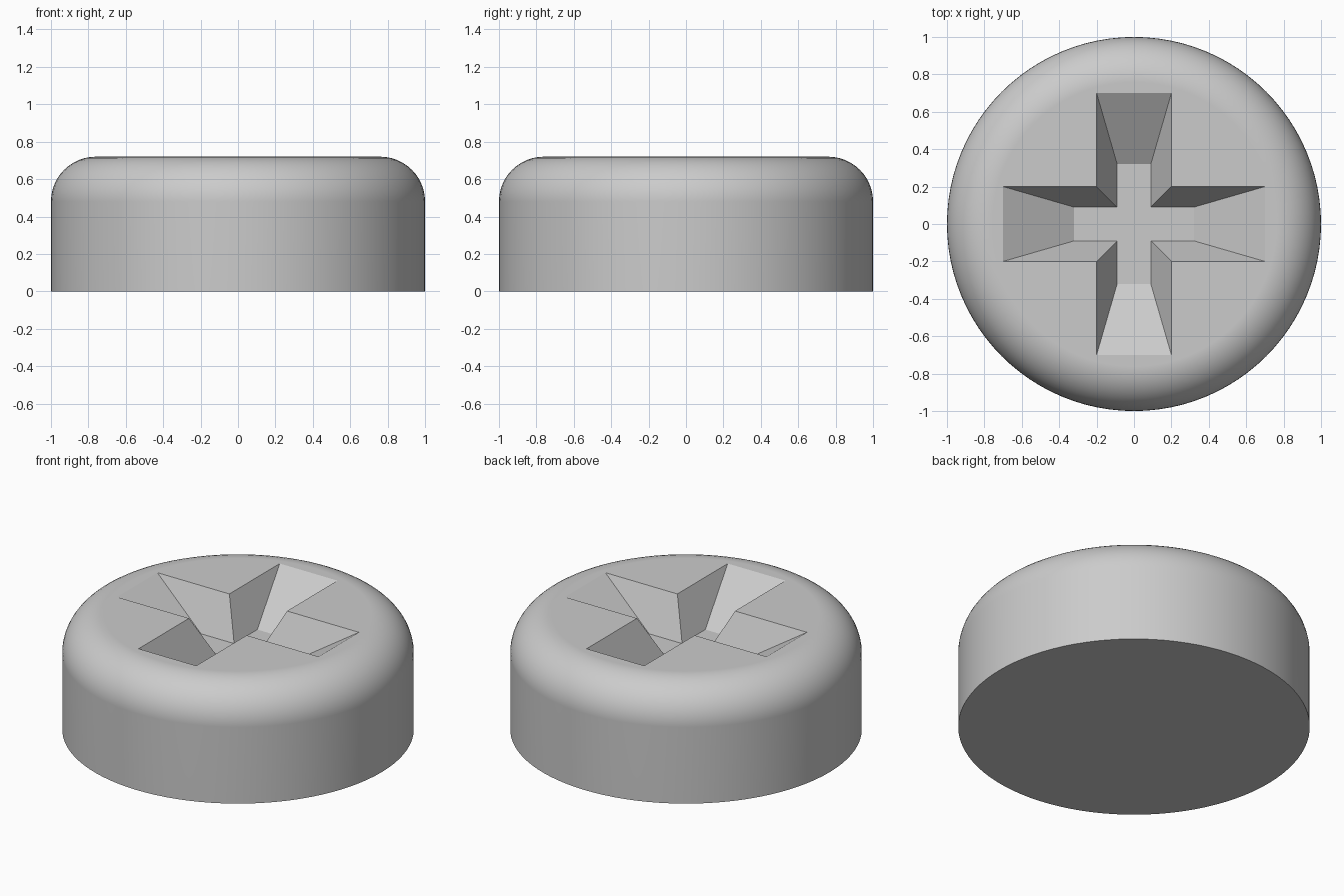
import bpy, bmesh, math

if "Cube" in bpy.data.objects:
    bpy.data.objects.remove(bpy.data.objects["Cube"])

RADIUS, HEIGHT, FILLET = 1.0, 0.72, 0.24
SEGMENTS, FILLET_STEPS = 96, 12
RECESS_FLOOR = 0.48

# One grey metal
metal = bpy.data.materials.new("grey_metal")
metal.use_nodes = True
grey = (0.6, 0.6, 0.6, 1)
metal.diffuse_color = grey
metal.node_tree.nodes["Principled BSDF"].inputs["Base Color"].default_value = grey


def loft(name, rings):
    """Closed solid skinned through rings of points, listed bottom to top."""
    bm = bmesh.new()
    loops = [[bm.verts.new(p) for p in ring] for ring in rings]
    n = len(loops[0])
    for low, high in zip(loops, loops[1:]):
        for i in range(n):
            j = (i + 1) % n
            bm.faces.new((low[i], low[j], high[j], high[i]))
    bm.faces.new(loops[0][::-1])
    bm.faces.new(loops[-1])
    bmesh.ops.recalc_face_normals(bm, faces=bm.faces)
    mesh = bpy.data.meshes.new(name)
    bm.to_mesh(mesh)
    bm.free()
    mesh.materials.append(metal)
    obj = bpy.data.objects.new(name, mesh)
    bpy.context.collection.objects.link(obj)
    return obj


def circle(r, z):
    angles = [math.tau * i / SEGMENTS for i in range(SEGMENTS)]
    return [(r * math.cos(a), r * math.sin(a), z) for a in angles]


def cross(half_width, reach, z):
    """Plus-shaped outline, one quarter turned four times."""
    points = []
    x, y = reach, half_width
    for _ in range(4):
        c, s = [(1, 0), (0, 1), (-1, 0), (0, -1)][_]
        for px, py in ((x, -y), (x, y), (y, y)):
            points.append((c * px - s * py, s * px + c * py, z))
    return points


# Round head with a filleted top rim
rings = [circle(RADIUS, 0)]
for i in range(FILLET_STEPS + 1):
    a = math.pi / 2 * i / FILLET_STEPS
    rings.append(circle(RADIUS - FILLET + FILLET * math.cos(a),
                        HEIGHT - FILLET + FILLET * math.sin(a)))
head = loft("screw_head", rings)

# Tapered cross-shaped drive recess
cutter = loft("recess_cutter", [cross(0.09, 0.32, RECESS_FLOOR),
                                cross(0.2, 0.7, HEIGHT),
                                cross(0.2, 0.7, HEIGHT + 0.1)])
cutter.hide_render = True
cut = head.modifiers.new("drive_recess", "BOOLEAN")
cut.operation, cut.solver, cut.object = "DIFFERENCE", "EXACT", cutter

bpy.ops.object.select_all(action="DESELECT")
head.select_set(True)
bpy.context.view_layer.objects.active = head
bpy.ops.object.modifier_apply(modifier=cut.name)
bpy.data.objects.remove(cutter)

# Smooth rim and side, crisp recess and base
bpy.ops.object.shade_smooth_by_angle(angle=math.radians(20))
weighted = head.modifiers.new("clean_normals", "WEIGHTED_NORMAL")
weighted.keep_sharp = True
